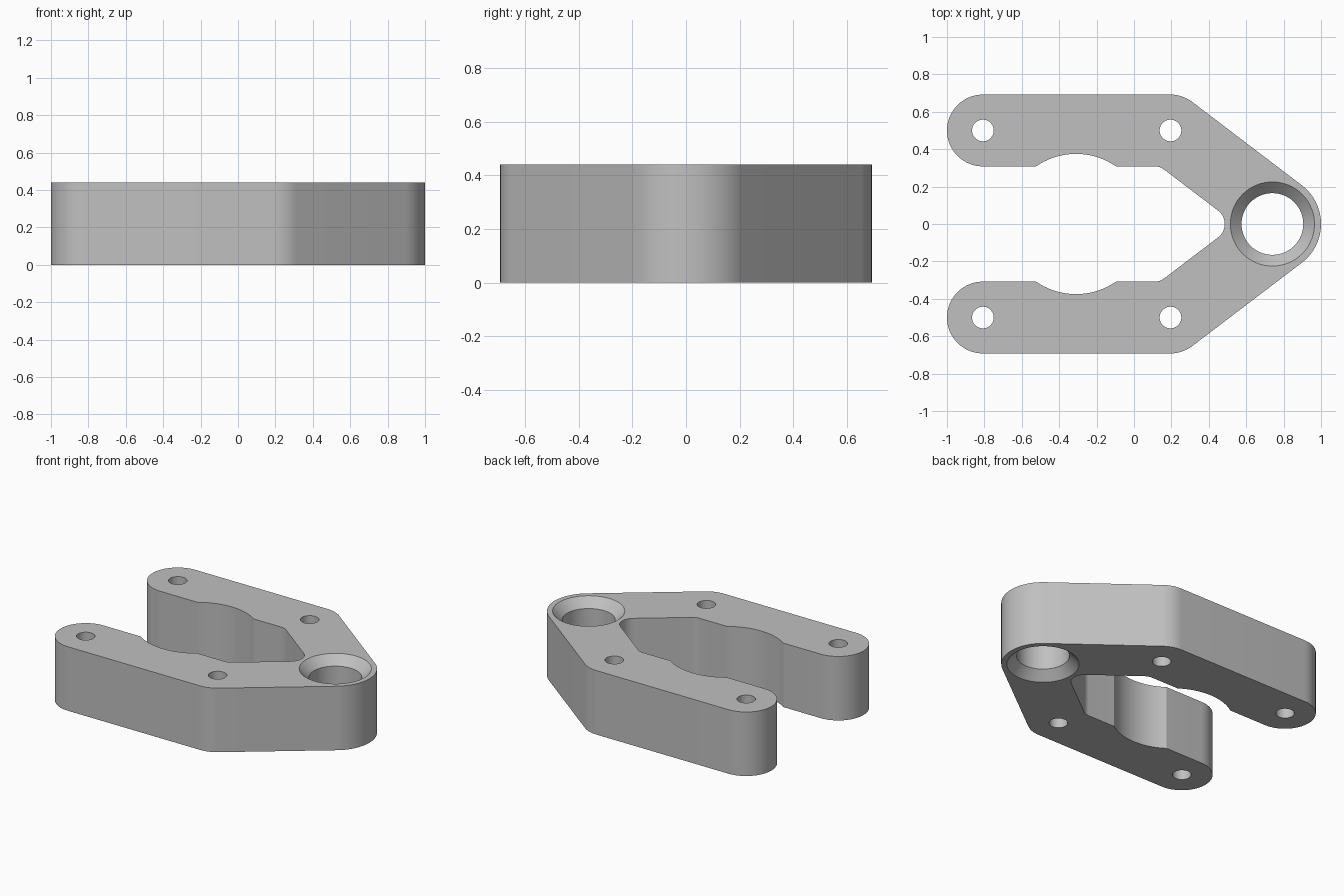
import bpy, bmesh
from math import radians, degrees, cos, sin, asin, acos, atan2, hypot, sqrt

cube = bpy.data.objects.get("Cube")
if cube:
    bpy.data.objects.remove(cube, do_unlink=True)

HEIGHT = 0.44
ARM_X, BOLT_X, ARM_Y, ARM_R = -0.808, 0.195, 0.5, 0.192
HUB_X, HUB_R = 0.74, 0.26
BORE_R, CHAMFER = 0.165, 0.06
CROTCH_X, CROTCH_R = 0.395, 0.09
SCALLOP_X, SCALLOP_R = -0.31, 0.375
FILLET_R = 0.08

grey = bpy.data.materials.new("plain_grey")
grey.use_nodes = True
grey.diffuse_color = (0.53, 0.53, 0.53, 1)
grey.node_tree.nodes["Principled BSDF"].inputs["Base Color"].default_value = (0.53, 0.53, 0.53, 1)


def arc(cx, cy, r, start, end, n=16):
    """Points along a circular arc, angles in degrees."""
    angles = [radians(start + (end - start) * i / n) for i in range(n + 1)]
    return [(cx + r * cos(a), cy + r * sin(a)) for a in angles]


def make_object(name, bm):
    bmesh.ops.recalc_face_normals(bm, faces=bm.faces)
    mesh = bpy.data.meshes.new(name)
    bm.to_mesh(mesh)
    bm.free()
    mesh.materials.append(grey)
    obj = bpy.data.objects.new(name, mesh)
    bpy.context.collection.objects.link(obj)
    return obj


def round_cutter(name, x, y, rings, sides):
    """Turned solid from (radius, height) rings."""
    bm = bmesh.new()
    loops = [[bm.verts.new((px, py, z)) for px, py in arc(x, y, r, 0, 360, sides)[:-1]]
             for r, z in rings]
    for low, high in zip(loops, loops[1:]):
        for i in range(sides):
            j = (i + 1) % sides
            bm.faces.new((low[i], low[j], high[j], high[i]))
    bm.faces.new(loops[0])
    bm.faces.new(loops[-1])
    obj = make_object(name, bm)
    obj.hide_render = True
    return obj


# Direction square to the slanted sides, tangent to bolt boss and hub
dx, dy = HUB_X - BOLT_X, -ARM_Y
slant = degrees(atan2(dy, dx) + acos((ARM_R - HUB_R) / hypot(dx, dy)))
inner_y = ARM_Y - ARM_R
offset = cos(radians(slant)) * CROTCH_X + CROTCH_R
fillet_y = inner_y - FILLET_R
fillet_x = (offset - FILLET_R - sin(radians(slant)) * fillet_y) / cos(radians(slant))
bite = degrees(asin(inner_y / SCALLOP_R))

# Half of the plan outline, from the hub tip round the arm to the crotch
half = arc(HUB_X, 0, HUB_R, 0, slant)
half += arc(BOLT_X, ARM_Y, ARM_R, slant, 90, 10)
half += arc(ARM_X, ARM_Y, ARM_R, 90, 270, 32)
half += arc(SCALLOP_X, 0, SCALLOP_R, 180 - bite, bite, 20)
half += arc(fillet_x, fillet_y, FILLET_R, 90, slant, 8)
half += arc(CROTCH_X, 0, CROTCH_R, slant, 0, 10)
outline = half + [(x, -y) for x, y in reversed(half[1:-1])]

# Forked bracket body
bm = bmesh.new()
base = bm.faces.new([bm.verts.new((x, y, 0)) for x, y in outline])
top = bmesh.ops.extrude_face_region(bm, geom=[base])
bmesh.ops.translate(bm, vec=(0, 0, HEIGHT),
                    verts=[v for v in top["geom"] if isinstance(v, bmesh.types.BMVert)])
body = make_object("forked_bracket", bm)

# Bore with countersunk ends, and four bolt holes
over = 0.02
rim = BORE_R + CHAMFER + over
cutters = [round_cutter("bore_cutter", HUB_X, 0,
                        [(rim, -over), (BORE_R, CHAMFER),
                         (BORE_R, HEIGHT - CHAMFER), (rim, HEIGHT + over)], 64)]
for x in (ARM_X, BOLT_X):
    for side in (-1, 1):
        cutters.append(round_cutter("bolt_hole_cutter", x, side * ARM_Y,
                                    [(0.058, -over), (0.058, HEIGHT + over)], 40))

bpy.context.view_layer.objects.active = body
for cutter in cutters:
    mod = body.modifiers.new("cut", 'BOOLEAN')
    mod.object = cutter
    mod.operation = 'DIFFERENCE'
    mod.solver = 'EXACT'
    bpy.ops.object.modifier_apply(modifier=mod.name)
    bpy.data.objects.remove(cutter, do_unlink=True)

bpy.ops.object.select_all(action='DESELECT')
body.select_set(True)
bpy.ops.object.shade_smooth_by_angle(angle=radians(30))
